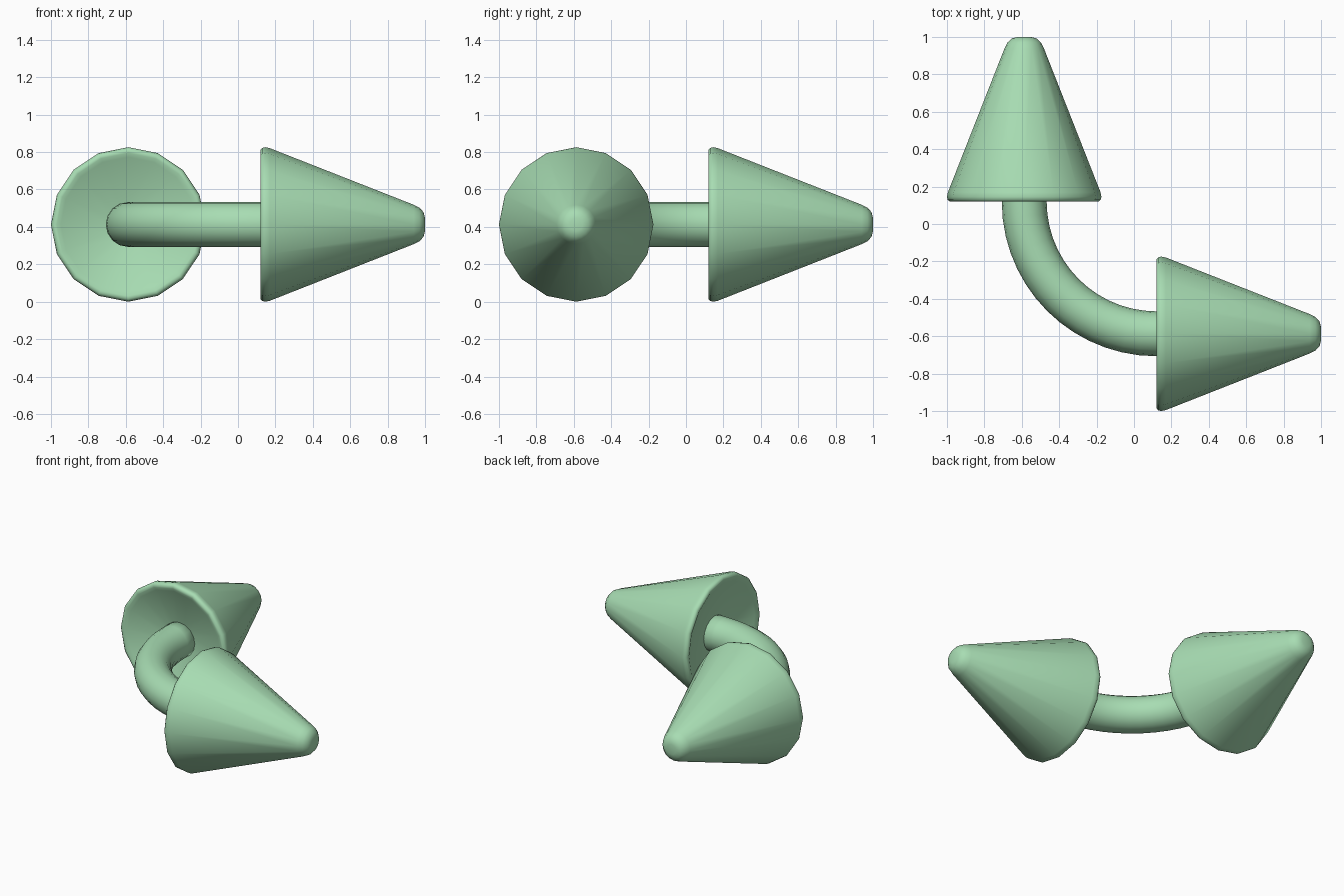
import bpy, bmesh
from math import sin, cos, pi, radians

if "Cube" in bpy.data.objects:
    bpy.data.objects.remove(bpy.data.objects["Cube"])

SIDES = 16
Z = 0.413          # height of the centre line
OFF = -0.587       # sideways offset of each arrow axis
BASE = 0.12        # where the arrow heads begin

mat = bpy.data.materials.new("soft_green")
mat.diffuse_color = (0.39, 0.72, 0.45, 1)
mat.use_nodes = True
mat.node_tree.nodes["Principled BSDF"].inputs["Base Color"].default_value = mat.diffuse_color


def skin(name, rings):
    """Bridge a list of vertex rings and cap both ends."""
    bm = bmesh.new()
    loops = [[bm.verts.new(p) for p in ring] for ring in rings]
    for a, b in zip(loops, loops[1:]):
        for i in range(SIDES):
            j = (i + 1) % SIDES
            bm.faces.new((a[i], a[j], b[j], b[i]))
    bm.faces.new(loops[0][::-1])
    bm.faces.new(loops[-1])
    bmesh.ops.recalc_face_normals(bm, faces=bm.faces)
    for f in bm.faces:
        f.smooth = True
    me = bpy.data.meshes.new(name)
    bm.to_mesh(me)
    bm.free()
    me.materials.append(mat)
    ob = bpy.data.objects.new(name, me)
    bpy.context.collection.objects.link(ob)
    return ob


angles = [2 * pi * i / SIDES for i in range(SIDES)]

# Arrow head profile: (distance along axis, radius), from dished base to blunt tip
profile = [(0.08, 0.08), (0.07, 0.12), (0.012, 0.36), (0.0, 0.382), (0.0, 0.398),
           (0.009, 0.409), (0.025, 0.413), (0.05, 0.408),
           (0.82, 0.105), (0.85, 0.09), (0.872, 0.066), (0.88, 0.035)]
for name, loc, turn in (("side_arrow_head", (BASE, OFF, Z), 0),
                        ("back_arrow_head", (OFF, BASE, Z), 90)):
    head = skin(name, [[(d, r * cos(a), r * sin(a)) for a in angles] for d, r in profile])
    head.location = loc
    head.rotation_euler.z = radians(turn)

# Curved shaft: quarter circle with short straight ends inside the heads
R, TUBE, STEPS = BASE - OFF, 0.12, 14
path = [(OFF, BASE + 0.12, pi)]
for i in range(STEPS + 1):
    t = pi + pi / 2 * i / STEPS
    path.append((BASE + R * cos(t), BASE + R * sin(t), t))
path.append((BASE + 0.12, OFF, 1.5 * pi))
skin("curved_shaft", [[(x + TUBE * cos(a) * cos(t), y + TUBE * cos(a) * sin(t), Z + TUBE * sin(a))
                       for a in angles] for x, y, t in path])
